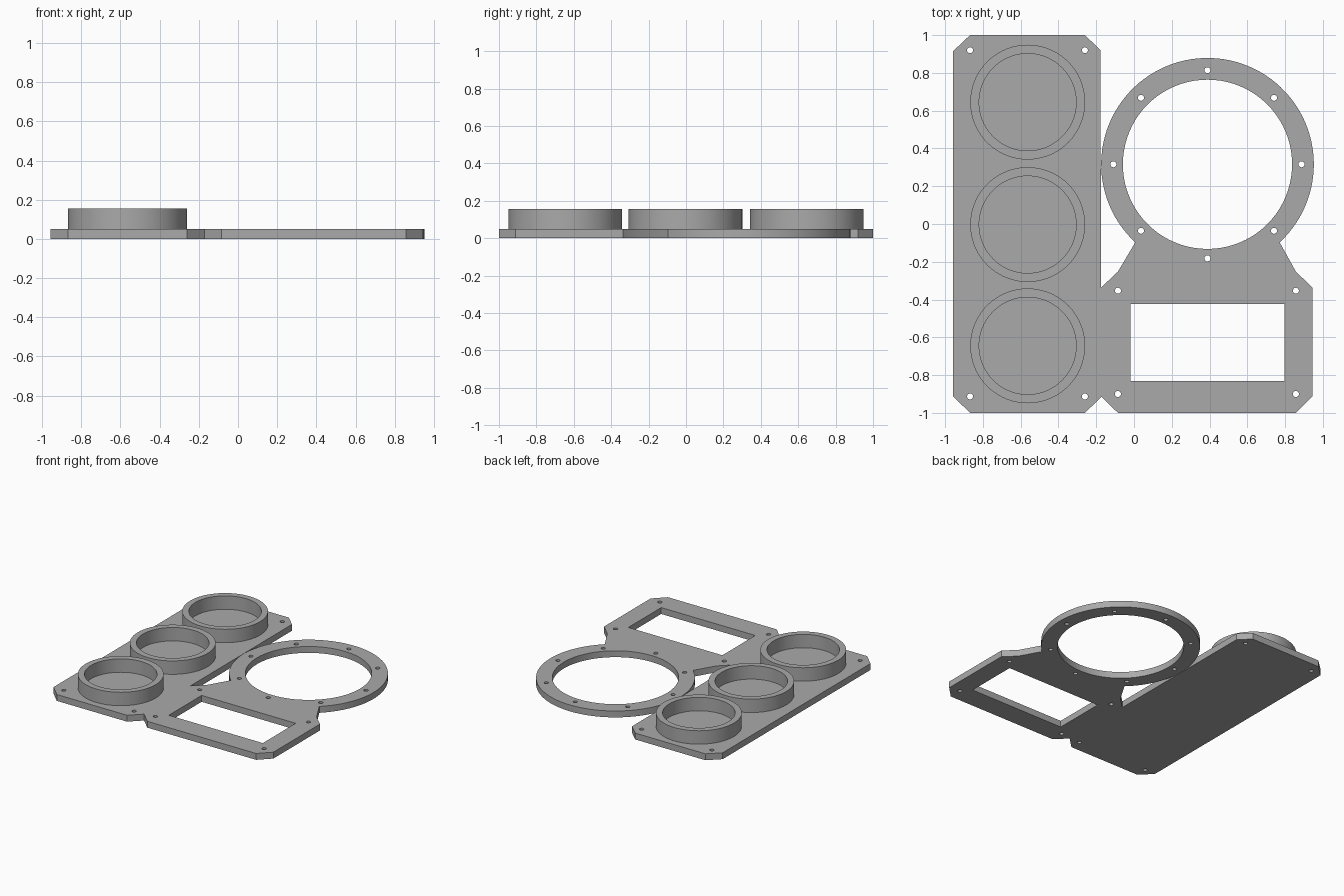
import bpy, bmesh, math

if "Cube" in bpy.data.objects:
    bpy.data.objects.remove(bpy.data.objects["Cube"])

grey = bpy.data.materials.new("plain_grey")
grey.diffuse_color = (0.4, 0.4, 0.4, 1)
grey.use_nodes = True
grey.node_tree.nodes["Principled BSDF"].inputs["Base Color"].default_value = grey.diffuse_color


def arc(cx, cy, r, n, a0=0.0, a1=2 * math.pi, closed=True):
    """Points along an arc; a closed circle omits the repeated end point."""
    steps = n if closed else n - 1
    return [(cx + r * math.cos(a0 + (a1 - a0) * i / steps),
             cy + r * math.sin(a0 + (a1 - a0) * i / steps)) for i in range(n)]


def slab(name, loops, z0, z1):
    """Fill an outline with holes and extrude it upward."""
    bm = bmesh.new()
    for pts in loops:
        vs = [bm.verts.new((x, y, z0)) for x, y in pts]
        for a, b in zip(vs, vs[1:] + vs[:1]):
            bm.edges.new((a, b))
    bmesh.ops.triangle_fill(bm, edges=bm.edges[:], use_beauty=True, normal=(0, 0, 1))
    ext = bmesh.ops.extrude_face_region(bm, geom=bm.faces[:], use_keep_orig=True)
    top = [g for g in ext["geom"] if isinstance(g, bmesh.types.BMVert)]
    bmesh.ops.translate(bm, verts=top, vec=(0, 0, z1 - z0))
    bmesh.ops.recalc_face_normals(bm, faces=bm.faces[:])
    me = bpy.data.meshes.new(name)
    bm.to_mesh(me)
    bm.free()
    me.materials.append(grey)
    ob = bpy.data.objects.new(name, me)
    bpy.context.collection.objects.link(ob)
    bpy.ops.object.select_all(action='DESELECT')
    ob.select_set(True)
    bpy.context.view_layer.objects.active = ob
    bpy.ops.object.shade_smooth_by_angle(angle=math.radians(30))
    return ob


THICK, RIM_TOP = 0.05, 0.155
RX, RY, R_OUT, R_IN, R_BOLT = 0.389, 0.316, 0.563, 0.448, 0.498

# Outer outline: long plate, neck, large ring, rectangular frame
neck = math.atan2(-0.414, 0.383)
ring_arc = arc(RX, RY, R_OUT, 80, math.pi - neck, neck, closed=False)
# run the arc clockwise over the top, from left neck to right neck
ring_arc = arc(RX, RY, R_OUT, 80, -math.pi - neck, neck - 2 * math.pi, closed=False)
outline = [(-0.958, -0.912), (-0.958, 0.915), (-0.868, 1), (-0.26, 1),
           (-0.177, 0.92), (-0.175, -0.337), (-0.085, -0.252)]
outline += ring_arc
outline += [(0.857, -0.252), (0.945, -0.337), (0.945, -0.912), (0.857, -1),
            (-0.085, -1), (-0.172, -0.915), (-0.26, -1), (-0.868, -1)]

# Openings: large round hole, rectangular window, screw holes
holes = [arc(RX, RY, R_IN, 80),
         [(-0.018, -0.424), (0.796, -0.424), (0.796, -0.83), (-0.018, -0.83)]]
screws = arc(RX, RY, R_BOLT, 8)
screws += [(x, y) for x in (-0.868, -0.26) for y in (0.92, -0.913)]
screws += [(x, y) for x in (-0.085, 0.857) for y in (-0.353, -0.9)]
holes += [arc(x, y, 0.016, 16) for x, y in screws]
slab("mounting_plate", [outline] + holes, 0, THICK)

# Three raised round rims on the long plate
for i, y in enumerate((0.645, -0.003, -0.645)):
    slab(f"gauge_rim_{i + 1}", [arc(-0.563, y, 0.304, 72), arc(-0.563, y, 0.257, 72)],
         THICK - 0.01, RIM_TOP)
